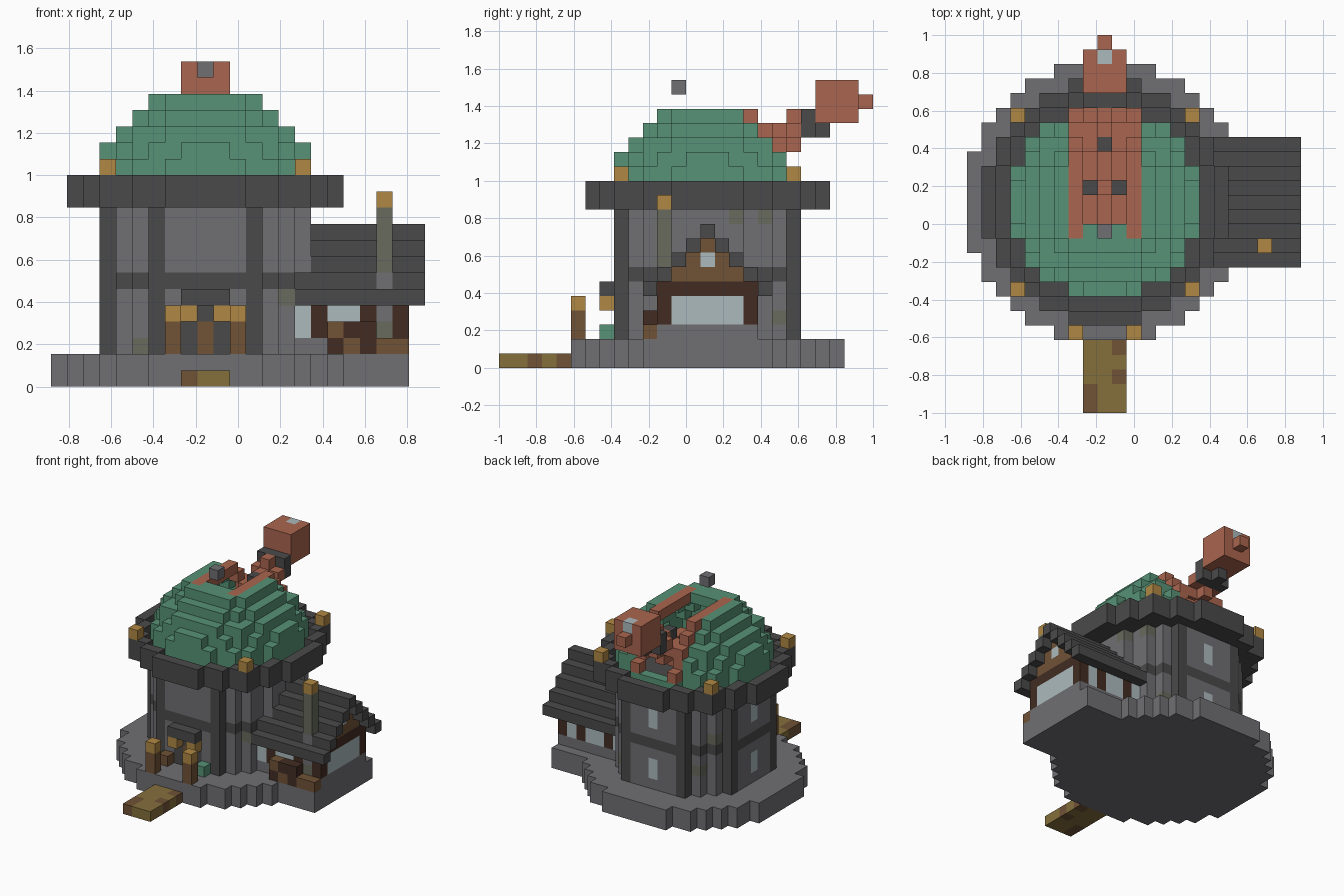
import bpy, bmesh, random
from itertools import product

random.seed(4)
cube = bpy.data.objects.get("Cube")
if cube:
    bpy.data.objects.remove(cube, do_unlink=True)

S = 2 / 26            # edge of one block
SHIFT = (-3, 0.5, 0)  # block (0, 0, 0) sits on the tower axis

COLOURS = {
    "stone": (112, 110, 114), "slate": (74, 74, 74), "green_copper": (87, 146, 118),
    "red_copper": (170, 101, 78), "lantern_gold": (176, 136, 68), "plank_tan": (133, 111, 60),
    "wood": (112, 82, 54), "dark_wood": (66, 44, 34), "glass": (172, 186, 190),
    "mossy_stone": (104, 107, 94),
}


def linear(c):
    c /= 255
    return c / 12.92 if c <= 0.04045 else ((c + 0.055) / 1.055) ** 2.4


mats = {}
for name, rgb in COLOURS.items():
    m = bpy.data.materials.new(name)
    m.use_nodes = True
    col = [linear(c) for c in rgb] + [1]
    m.diffuse_color = col
    bsdf = m.node_tree.nodes["Principled BSDF"]
    bsdf.inputs["Base Color"].default_value = col
    bsdf.inputs["Roughness"].default_value = 0.9
    mats[name] = m

blocks = {}  # position -> (part, colour)


def put(part, colour, xs, ys, zs):
    """Fill a box of blocks; each range is one number or (first, last)."""
    spans = [range(r[0], r[1] + 1) if isinstance(r, tuple) else (r,) for r in (xs, ys, zs)]
    for p in product(*spans):
        blocks[p] = (part, colour)


def disc(part, colour, r2, zs, inner=-1):
    for x, y in product(range(-9, 10), repeat=2):
        if inner < x * x + y * y <= r2:
            put(part, colour, x, y, zs)


# Round base, with a slab under the side house
disc("base", "stone", 90, (0, 1))
put("base", "stone", (6, 12), (-4, 4), (0, 1))

# Tower wall with a belt, pillars, moss and windows
disc("tower", "stone", 42, (2, 10))
for p, (part, colour) in list(blocks.items()):
    if part == "tower" and p[0] ** 2 + p[1] ** 2 > 28 and random.random() < 0.04 and abs(p[0]) > 2:
        put("tower", "mossy_stone", *p)
for p in ((-4, -5, 2), (5, -4, 5), (6, 2, 10), (4, 5, 3)):
    put("tower", "mossy_stone", *p)
disc("tower", "slate", 42, 6)
for sx, sy in product((-1, 1), repeat=2):
    put("pillars", "slate", 3 * sx, 6 * sy, (2, 10))
    if sx < 0:
        put("pillars", "slate", -6, 3 * sy, (2, 10))
for z in ((3, 4), (8, 9)):
    put("tower_windows", "glass", 0, 6, z)
    put("tower_windows", "glass", -6, 0, z)

# Gallery floor, parapet and corner lanterns
disc("gallery", "slate", 72, 11)
disc("gallery", "slate", 72, 12, 56)
for sx, sy in product((-6, 6), repeat=2):
    put("gallery_lanterns", "lantern_gold", sx, sy, 13)

# Hollow dome, one block thick, with an open slit edged by rails
R2 = {12: 42, 13: 42, 14: 38, 15: 32, 16: 24, 17: 13}


def in_dome(x, y, z):
    return z < 12 or x * x + y * y <= R2.get(z, -1)


for x, y, z in product(range(-6, 7), range(-6, 7), R2):
    buried = all(in_dome(x + a, y + b, z + c) for a, b, c in
                 ((1, 0, 0), (-1, 0, 0), (0, 1, 0), (0, -1, 0), (0, 0, 1)))
    if not in_dome(x, y, z) or buried:
        continue
    if abs(x) <= 1 and y >= -1 and z > 12:
        continue
    if abs(x) == 2 and y >= -2 and z > 12:
        put("slit_rails", "red_copper", x, y, z)
    else:
        put("dome", "green_copper", x, y, z)

# Telescope: rising barrel, dark collar, square head, eyepiece
for y in range(-1, 7):
    z = round(16 + (y - 6) * 0.6)
    put("telescope_barrel", "red_copper", (-1, 1), y, z)
    put("telescope_barrel", "red_copper", 0, y, (z - 1, z + 1))
put("telescope_barrel", "slate", 0, 4, 16)
for x in (-1, 1):
    put("telescope_barrel", "slate", x, 1, 13)
put("telescope_collar", "slate", (-1, 1), 7, (16, 17))
put("telescope_collar", "slate", 0, 8, 16)
put("telescope_head", "red_copper", (-1, 1), (8, 10), (17, 19))
put("telescope_head", "red_copper", 0, 11, 18)
put("telescope_head", "glass", 0, 10, 19)
put("eyepiece", "stone", 0, -2, 19)

# Front door, awning, lamps, barrel and plant
put("door", "slate", (-1, 1), -6, (2, 4))
put("door", "wood", 0, -6, (2, 3))
put("awning", "slate", (-1, 1), -7, 5)
for s in (-1, 1):
    put("awning_lanterns", "lantern_gold", s, -7, 4)
    put("lamp_posts", "wood", 2 * s, -9, (2, 3))
    put("lamp_posts", "lantern_gold", 2 * s, -9, 4)
put("barrel", "wood", -2, -7, 2)
put("plant", "green_copper", 2, -7, 2)

# Plank path
put("path", "plank_tan", (-1, 1), (-14, -10), 0)
put("path", "wood", 1, -10, 0)
put("path", "wood", 1, -12, 0)
put("path", "wood", -1, (-14, -13), 0)

# Side house: stone footing, timber walls, windows, gable
put("house_footing", "stone", (7, 12), (-3, 3), 2)
for y in (-3, 3):
    put("house_footing", "stone", 6, y, 2)
    put("house_walls", "dark_wood", (6, 12), y, (3, 5))
    for x in (6, 8, 9, 11):
        put("house_windows", "glass", x, y, (3, 4))
put("house_walls", "dark_wood", 12, (-3, 3), (3, 5))
put("house_windows", "glass", 12, (-2, 2), (3, 4))
for d in range(3):
    put("gable", "wood", 12, (-d, d), 8 - d)
put("house_windows", "glass", 12, 0, 7)

# Stepped slate roof
for d in range(5):
    for x, y in product(range(6, 14), {-d, d}):
        if x * x + y * y > 42:
            put("house_roof", "slate", x, y, 9 - d)

# Chimney and crates in front of the house
for z in range(2, 11):
    put("chimney", "stone" if z in (2, 4, 5, 6) else "mossy_stone", 11, -3, z)
put("chimney", "lantern_gold", 11, -3, 11)
put("crates", "dark_wood", (8, 10), -4, (2, 3))
put("crates", "wood", 8, -4, 3)
put("crates", "wood", 9, -4, 2)
put("crates", "wood", (11, 12), -4, 2)

# Turn each part into a mesh of its exposed faces, merging flat areas
for part in dict.fromkeys(v[0] for v in blocks.values()):
    cells = {p: c for p, (n, c) in blocks.items() if n == part}
    used = sorted(set(cells.values()))
    bm = bmesh.new()
    verts = {}
    for p, colour in cells.items():
        for axis, step in product(range(3), (-1, 1)):
            q = list(p)
            q[axis] += step
            if tuple(q) in blocks:
                continue
            ring = []
            for u, v in ((0, 0), (1, 0), (1, 1), (0, 1))[::step]:
                c = list(p)
                c[axis] += step > 0
                c[(axis + 1) % 3] += u
                c[(axis + 2) % 3] += v
                c = tuple(c)
                if c not in verts:
                    verts[c] = bm.verts.new([(a + o) * S for a, o in zip(c, SHIFT)])
                ring.append(verts[c])
            bm.faces.new(ring).material_index = used.index(colour)
    # Blocks run from their corner, so centre the axis block on the tower
    bmesh.ops.translate(bm, vec=(0.5 * S, 0.5 * S, 0), verts=bm.verts)
    bmesh.ops.dissolve_limit(bm, angle_limit=0.02, verts=bm.verts, edges=bm.edges,
                             delimit={'MATERIAL'})
    mesh = bpy.data.meshes.new(part)
    bm.to_mesh(mesh)
    bm.free()
    for name in used:
        mesh.materials.append(mats[name])
    bpy.context.collection.objects.link(bpy.data.objects.new(part, mesh))
